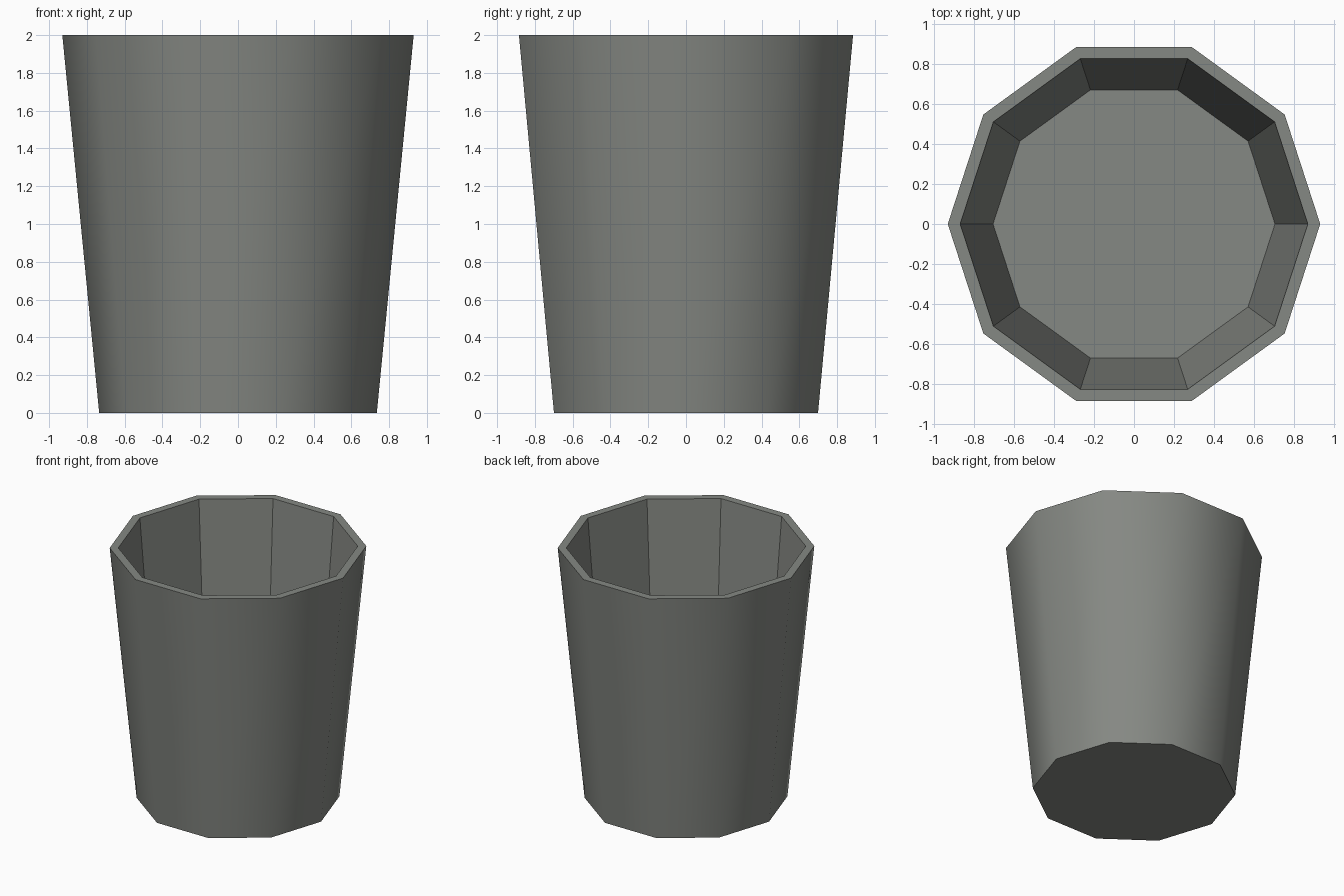
import bpy
import bmesh
import math

if "Cube" in bpy.data.objects:
    bpy.data.objects.remove(bpy.data.objects["Cube"])

SIDES = 10

mat = bpy.data.materials.new("warm grey")
mat.diffuse_color = (0.235, 0.247, 0.227, 1.0)
mat.use_nodes = True
mat.node_tree.nodes["Principled BSDF"].inputs["Base Color"].default_value = mat.diffuse_color


def ring(bm, radius, z):
    """Decagon ring with a corner on the x axis."""
    return [bm.verts.new((radius * math.cos(2 * math.pi * i / SIDES),
                          radius * math.sin(2 * math.pi * i / SIDES), z))
            for i in range(SIDES)]


def bridge(bm, a, b, smooth):
    for i in range(SIDES):
        j = (i + 1) % SIDES
        bm.faces.new((a[i], a[j], b[j], b[i])).smooth = smooth


bm = bmesh.new()
outer_base = ring(bm, 0.735, 0.0)
outer_top = ring(bm, 0.93, 2.0)
inner_top = ring(bm, 0.868, 2.0)
inner_base = ring(bm, 0.704, 0.06)

# Smooth outer wall, flat rim and flat faceted inner wall
bridge(bm, outer_base, outer_top, True)
bridge(bm, outer_top, inner_top, False)
bridge(bm, inner_top, inner_base, False)

# Underside and inner floor
bm.faces.new(list(reversed(outer_base)))
bm.faces.new(inner_base)

# Only the edges between two outer wall faces stay soft
for e in bm.edges:
    e.smooth = all(f.smooth for f in e.link_faces)

mesh = bpy.data.meshes.new("cup")
bm.to_mesh(mesh)
bm.free()
mesh.materials.append(mat)
cup = bpy.data.objects.new("cup", mesh)
bpy.context.collection.objects.link(cup)
